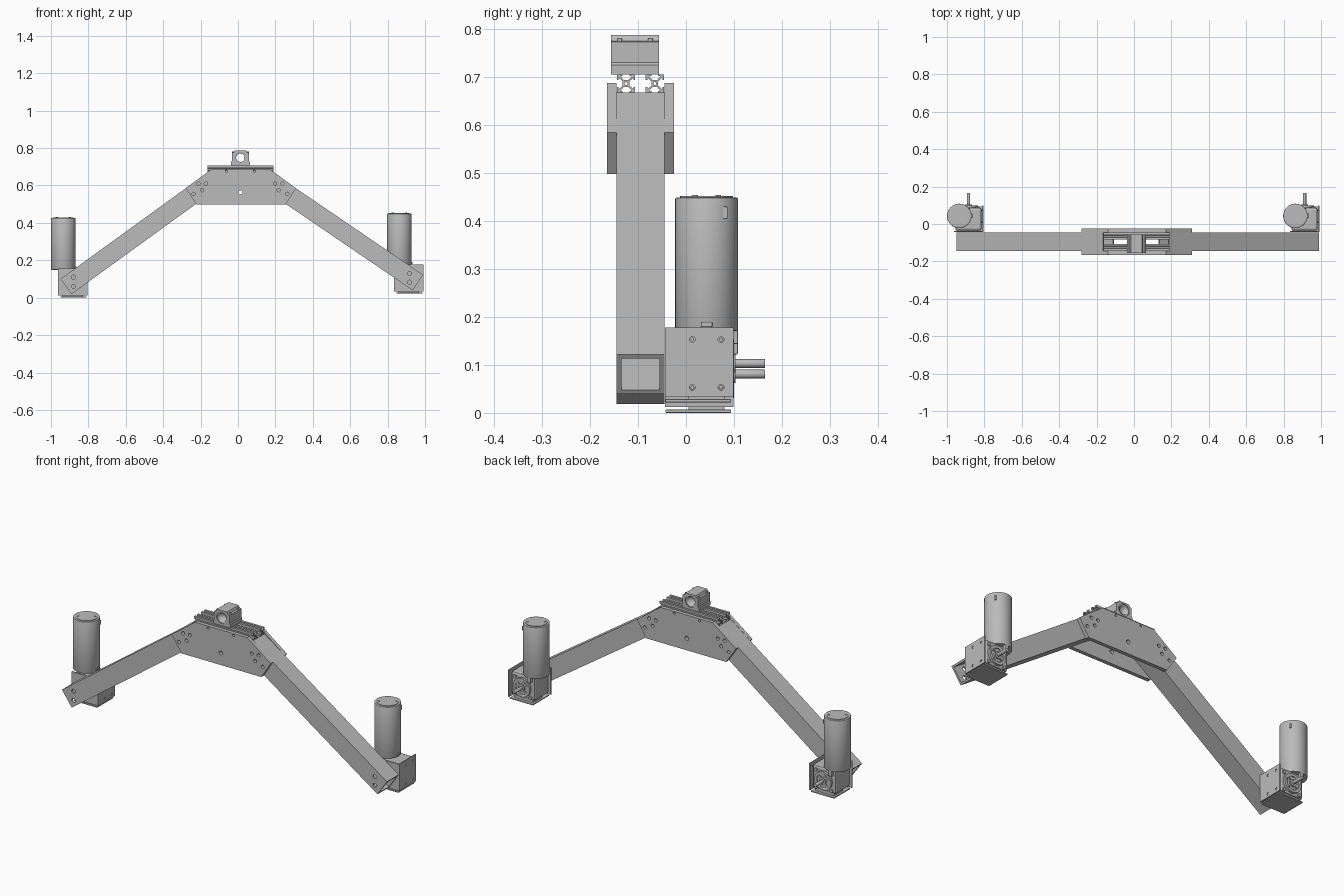
import bpy, bmesh, math
from mathutils import Vector, Matrix

cube = bpy.data.objects.get("Cube")
if cube:
    bpy.data.objects.remove(cube, do_unlink=True)

metal = bpy.data.materials.new("plain_grey_metal")
metal.use_nodes = True
GREY = (0.5, 0.5, 0.5, 1)
metal.diffuse_color = GREY
metal.node_tree.nodes["Principled BSDF"].inputs["Base Color"].default_value = GREY

CX = 0.013            # centre of the hub
FRONT, BACK = -0.145, -0.045   # tube faces


def finish(name, bm):
    bmesh.ops.recalc_face_normals(bm, faces=bm.faces)
    mesh = bpy.data.meshes.new(name)
    bm.to_mesh(mesh)
    bm.free()
    ob = bpy.data.objects.new(name, mesh)
    bpy.context.collection.objects.link(ob)
    mesh.materials.append(metal)
    return ob


def select(ob):
    bpy.ops.object.select_all(action='DESELECT')
    ob.select_set(True)
    bpy.context.view_layer.objects.active = ob


def prism(name, pts, a, b, axis='Y', open_faces=()):
    """Extrude a profile: (x, z) along Y or (y, z) along X."""
    bm = bmesh.new()
    place = (lambda p, t: (p[0], t, p[1])) if axis == 'Y' else (lambda p, t: (t, p[0], p[1]))
    lo = [bm.verts.new(place(p, a)) for p in pts]
    hi = [bm.verts.new(place(p, b)) for p in pts]
    bm.faces.new(lo)
    bm.faces.new(hi[::-1])
    n = len(pts)
    for i in range(n):
        if i not in open_faces:
            j = (i + 1) % n
            bm.faces.new((lo[i], lo[j], hi[j], hi[i]))
    return finish(name, bm)


def box(name, lo, hi, bevel=0):
    lo, hi = Vector(lo), Vector(hi)
    bm = bmesh.new()
    bmesh.ops.create_cube(bm, size=1)
    bmesh.ops.scale(bm, vec=hi - lo, verts=bm.verts)
    bmesh.ops.translate(bm, vec=(lo + hi) / 2, verts=bm.verts)
    if bevel:
        bmesh.ops.bevel(bm, geom=bm.edges[:], offset=bevel, segments=2, profile=0.5, affect='EDGES')
    return finish(name, bm)


def cyl(name, centre, r, depth, axis='Z', sides=32, bevel=0):
    bm = bmesh.new()
    bmesh.ops.create_cone(bm, cap_ends=True, segments=sides, radius1=r, radius2=r, depth=depth)
    if bevel:
        rims = [e for e in bm.edges if abs(e.verts[0].co.z - e.verts[1].co.z) < 1e-5]
        bmesh.ops.bevel(bm, geom=rims, offset=bevel, segments=2, profile=0.5, affect='EDGES')
    turn = {'X': Matrix.Rotation(math.pi / 2, 3, 'Y'),
            'Y': Matrix.Rotation(math.pi / 2, 3, 'X'), 'Z': Matrix.Identity(3)}[axis]
    bmesh.ops.rotate(bm, matrix=turn, verts=bm.verts)
    bmesh.ops.translate(bm, vec=centre, verts=bm.verts)
    ob = finish(name, bm)
    select(ob)
    bpy.ops.object.shade_smooth_by_angle(angle=math.radians(35))
    return ob


def drill(ob, centre, r, depth, axis):
    tool = cyl("hole_cutter", centre, r, depth, axis, 24)
    tool.hide_render = True
    mod = ob.modifiers.new("hole", 'BOOLEAN')
    mod.operation, mod.solver, mod.object = 'DIFFERENCE', 'EXACT', tool
    select(ob)
    bpy.ops.object.modifier_apply(modifier=mod.name)
    bpy.data.objects.remove(tool, do_unlink=True)


# Sloping hollow square arms, given by the two ends of their upper edge
def arm(name, outer, inner, hole_x, hole_zs):
    outer, inner = Vector(outer), Vector(inner)
    u = (inner - outer).normalized()
    down = Vector((u.y, -u.x))
    if down.y > 0:
        down = -down
    pts = [outer, inner, inner + down * 0.1, outer + down * 0.1]
    ob = prism(name, pts, FRONT, BACK, open_faces=(1, 3))
    wall = ob.modifiers.new("wall", 'SOLIDIFY')
    wall.thickness, wall.offset, wall.use_even_offset = 0.01, -1, True
    select(ob)
    bpy.ops.object.modifier_apply(modifier=wall.name)
    for z in hole_zs:
        drill(ob, (hole_x, FRONT, z), 0.011, 0.05, 'Y')


arm("left_arm", (0.99, 0.122), (0.188, 0.668), 0.917, (0.13, 0.083))
arm("right_arm", (-0.949, 0.10), (-0.165, 0.668), -0.88, (0.11, 0.06))

# Hub side plates with bolt holes
outline = [(-0.281, 0.585), (-0.14, 0.688), (0.17, 0.688), (0.31, 0.585), (0.255, 0.498), (-0.222, 0.498)]
bolts = [(s * x, z) for s in (-1, 1) for x, z in
         ((0.25, 0.555), (0.225, 0.61), (0.205, 0.615 - 0.04), (0.185, 0.61), (0.075, 0.677))]
for name, y in (("front_hub_plate", FRONT - 0.01), ("back_hub_plate", BACK + 0.01)):
    plate = prism(name, outline, y - 0.01, y + 0.01)
    drill(plate, (CX, y, 0.563), 0.011, 0.06, 'Y')
    for dx, z in bolts:
        drill(plate, (CX + dx, y, z), 0.009 if z < 0.65 else 0.006, 0.06, 'Y')

# Slotted rails: one side of the section turned four times
side = [(0.019, -0.019), (0.019, -0.007), (0.0155, -0.007), (0.0155, -0.012), (0.007, -0.0045)]
side += [(x, -y) for x, y in reversed(side[1:])]
for name, yc in (("front_rail", -0.125), ("back_rail", -0.065)):
    section = []
    for k in range(4):
        c, s = (1, 0, -1, 0)[k], (0, 1, 0, -1)[k]
        section += [(yc + c * x - s * y, 0.687 + s * x + c * y) for x, y in side]
    rail = prism(name, section, CX - 0.176, CX + 0.178, 'X')
    drill(rail, (CX, yc, 0.687), 0.003, 0.5, 'X')

# Bearing block on the rails
half = [(0.05, 0.706), (0.05, 0.726), (0.046, 0.731), (0.046, 0.774), (0.036, 0.776), (0.03, 0.788)]
block = prism("bearing_block", [(CX + x, z) for x, z in half] + [(CX - x, z) for x, z in reversed(half)],
              -0.156, -0.056)
drill(block, (CX, -0.106, 0.749), 0.031, 0.2, 'Y')
sleeve = cyl("bearing_sleeve", (CX, -0.106, 0.749), 0.031, 0.09, 'Y', 32)
drill(sleeve, (CX, -0.106, 0.749), 0.023, 0.2, 'Y')
for sx in (-1, 1):
    for y in (-0.138, -0.074):
        cyl("block_screw", (CX + sx * 0.04, y, 0.777), 0.005, 0.008, 'Z', 16)


# Geared motor unit, the same way round at both ends
def drive(prefix, dx, dz):
    def p(x, y, z):
        return (x + dx, y, z + dz)

    def part(name):
        return prefix + "_" + name
    mx, my = -0.934, 0.043      # motor axis
    gx, gz = -0.885, 0.081      # output shaft axis
    cyl(part("motor_body"), p(mx, my, 0.288), 0.0655, 0.278, 'Z', 48, 0.003)
    cyl(part("motor_cap"), p(mx, my, 0.428), 0.055, 0.004, 'Z', 48)
    for k in range(2):
        a = math.pi * k + 0.6
        cyl(part("cap_screw"), p(mx + 0.043 * math.cos(a), my + 0.043 * math.sin(a), 0.430), 0.006, 0.005, 'Z', 16)
    box(part("motor_lug"), p(mx - 0.01, 0.09, 0.122), p(mx + 0.01, 0.108, 0.16), 0.002)
    box(part("brush_cover"), p(mx + 0.045, 0.075, 0.383), p(mx + 0.056, 0.087, 0.408), 0.002)
    box(part("side_clip"), p(mx + 0.055, 0.031, 0.157), p(mx + 0.07, 0.055, 0.168), 0.002)
    # Gear housing with ribbed output face
    box(part("gear_housing"), p(-0.955, -0.036, 0.02), p(-0.815, 0.088, 0.15), 0.012)
    flange = cyl(part("output_flange"), p(gx, 0.092, gz), 0.05, 0.016, 'Y', 40)
    drill(flange, p(gx, 0.1, gz), 0.036, 0.01, 'Y')
    cyl(part("shaft_boss"), p(gx, 0.096, gz), 0.019, 0.014, 'Y', 32)
    cyl(part("output_shaft"), p(gx, 0.13, gz), 0.009, 0.07, 'Y', 24, 0.001)
    for k in range(4):
        a = math.pi / 4 + k * math.pi / 2
        cyl(part("face_bolt"), p(gx + 0.065 * math.cos(a), 0.09, gz + 0.065 * math.sin(a)), 0.009, 0.008, 'Y', 16)
        rib = box(part("face_rib"), (0.018, -0.004, -0.003), (0.04, 0.004, 0.003))
        rib.matrix_world = Matrix.Translation(p(gx, 0.096, gz)) @ Matrix.Rotation(a, 4, 'Y')
    # Corner bracket: back, side and bottom sheets
    box(part("bracket_back"), p(-0.963, -0.044, 0.012), p(-0.805, -0.037, 0.156))
    sheet = box(part("bracket_side"), p(-0.811, -0.043, 0.012), p(-0.804, 0.099, 0.156))
    for y in (0.013, 0.073):
        for z in (0.031, 0.131):
            drill(sheet, p(-0.808, y, z), 0.006, 0.05, 'X')
            cyl(part("bracket_screw"), p(-0.812, y, z), 0.004, 0.012, 'X', 16)
    box(part("bracket_bottom"), p(-0.95, -0.043, 0.0), p(-0.81, 0.094, 0.007), 0.002)
    box(part("bottom_spacer"), p(-0.94, 0.005, 0.005), p(-0.83, 0.08, 0.022))


drive("right", 0, 0)
drive("left", 1.797, 0.022)
